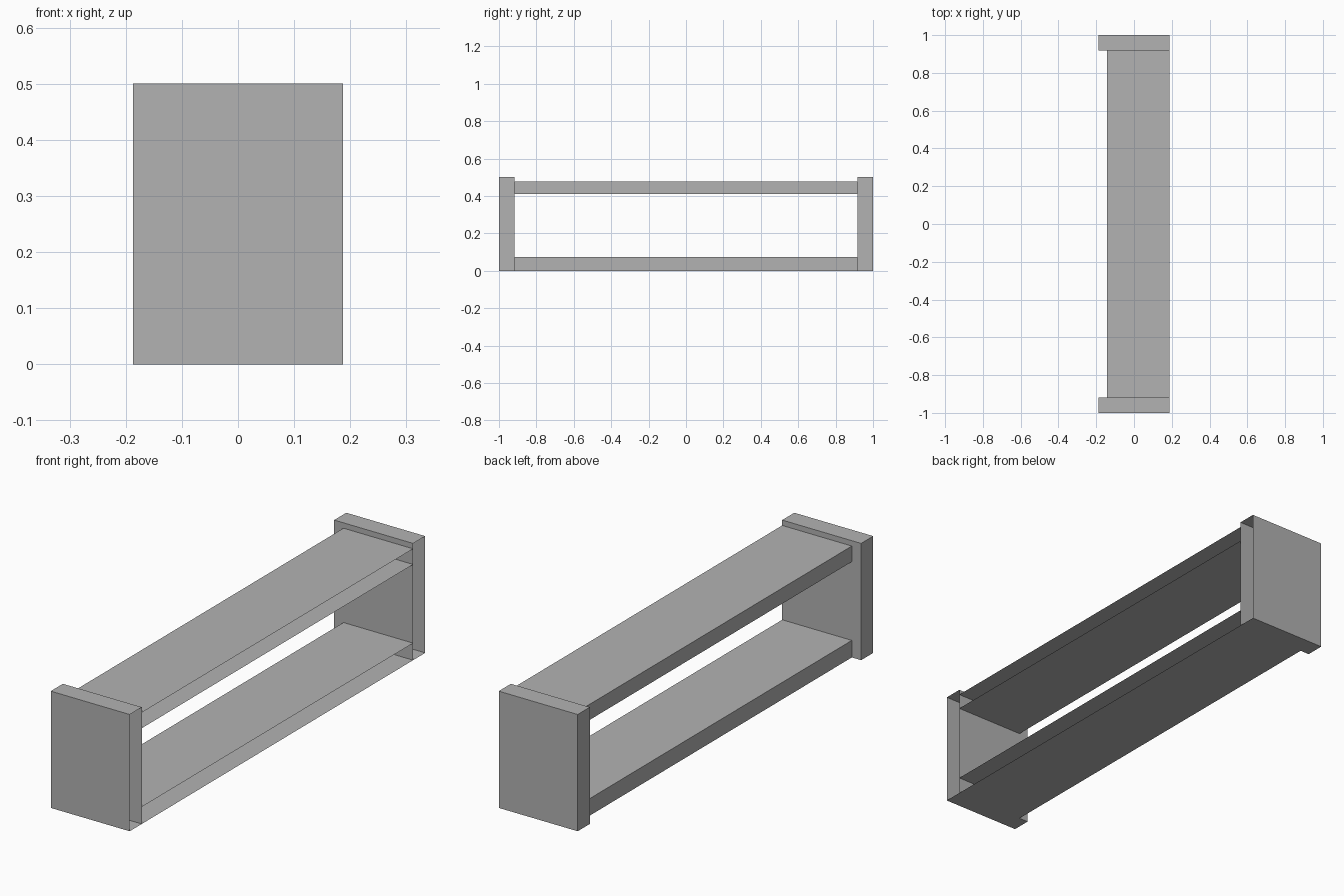
import bpy
import bmesh

cube = bpy.data.objects.get("Cube")
if cube:
    bpy.data.objects.remove(cube, do_unlink=True)

# Single flat grey
grey = bpy.data.materials.new("plain_grey")
grey.use_nodes = True
colour = (0.448, 0.448, 0.448, 1)
grey.diffuse_color = colour
grey.node_tree.nodes["Principled BSDF"].inputs["Base Color"].default_value = colour

HALF_WIDTH = 0.187   # overall half width along x
INNER_Y = 0.918      # inner face of each end block
PLANK_BACK = -0.143  # planks are set in on the -x side


def open_box(name, low, high, cap_ends=True):
    """Box shell open on +x; cap_ends=False also leaves out the y ends."""
    bm = bmesh.new()
    bmesh.ops.create_cube(bm, size=1)
    for v in bm.verts:
        v.co = [a + (b - a) * (c + 0.5) for a, b, c in zip(low, high, v.co)]
    bm.normal_update()
    hidden = [f for f in bm.faces
              if f.normal.x > 0.5 or (not cap_ends and abs(f.normal.y) > 0.5)]
    bmesh.ops.delete(bm, geom=hidden, context="FACES")
    mesh = bpy.data.meshes.new(name)
    bm.to_mesh(mesh)
    bm.free()
    mesh.materials.append(grey)
    obj = bpy.data.objects.new(name, mesh)
    bpy.context.collection.objects.link(obj)


# End blocks
open_box("front_end_block", (-HALF_WIDTH, -1, 0), (HALF_WIDTH, -INNER_Y, 0.5))
open_box("back_end_block", (-HALF_WIDTH, INNER_Y, 0), (HALF_WIDTH, 1, 0.5))

# Planks running between the blocks
for name, bottom, top in (("lower_plank", 0, 0.073), ("upper_plank", 0.41, 0.477)):
    open_box(name, (PLANK_BACK, -INNER_Y, bottom), (HALF_WIDTH, INNER_Y, top), False)
